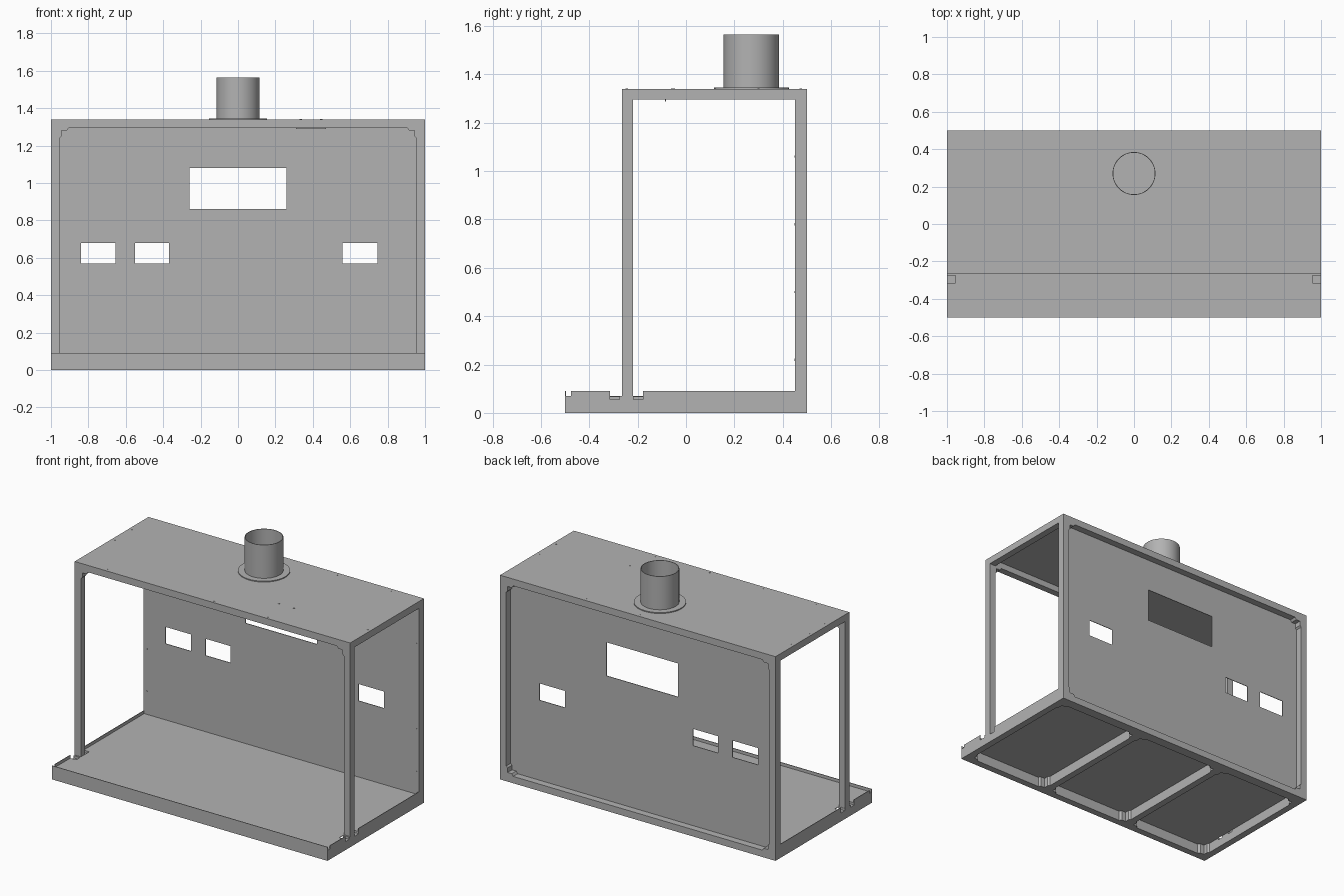
import bpy, bmesh, math
from mathutils import Vector

if "Cube" in bpy.data.objects:
    bpy.data.objects.remove(bpy.data.objects["Cube"], do_unlink=True)

GREY = (0.45, 0.45, 0.45, 1)
steel = bpy.data.materials.new("grey_steel")
steel.use_nodes = True
steel.diffuse_color = GREY
steel.node_tree.nodes["Principled BSDF"].inputs["Base Color"].default_value = GREY

T = 0.004           # sheet thickness
W = 0.045           # frame member width
IN = 1 - W          # inner half width
FRONT, BACK = -0.265, 0.5
FLOOR, LIP, ROOF = 0.07, 0.09, 1.34
PANEL = 0.45        # inner face of the back panel


def prism(name, pts, axis, a, b):
    """Extrude a 2D outline along an axis from a to b."""
    place = {"x": lambda p, d: (d, p[0], p[1]),
             "y": lambda p, d: (p[0], d, p[1]),
             "z": lambda p, d: (p[0], p[1], d)}[axis]
    bm = bmesh.new()
    face = bm.faces.new([bm.verts.new(place(p, a)) for p in pts])
    ext = bmesh.ops.extrude_face_region(bm, geom=[face])
    verts = [v for v in ext["geom"] if isinstance(v, bmesh.types.BMVert)]
    shift = Vector(place((0, 0), b - a))
    bmesh.ops.translate(bm, verts=verts, vec=shift)
    bmesh.ops.recalc_face_normals(bm, faces=bm.faces)
    me = bpy.data.meshes.new(name)
    bm.to_mesh(me)
    bm.free()
    me.materials.append(steel)
    ob = bpy.data.objects.new(name, me)
    bpy.context.collection.objects.link(ob)
    return ob


def box(name, x0, x1, y0, y1, z0, z1):
    return prism(name, [(x0, y0), (x1, y0), (x1, y1), (x0, y1)], "z", z0, z1)


def circle(r, cx, cy, n=64):
    return [(cx + r * math.cos(math.tau * i / n), cy + r * math.sin(math.tau * i / n)) for i in range(n)]


def notched(x0, x1, y0, y1, low=True):
    """Rectangle with small stepped corners."""
    step = [(0, 0.055), (0.01, 0.045), (0.01, 0.015), (0.04, 0.015), (0.05, 0)]
    pts = []
    for cx, sx, cy, sy, flip in ((x0, 1, y0, 1, False), (x1, -1, y0, 1, True),
                                 (x1, -1, y1, -1, False), (x0, 1, y1, -1, True)):
        if sy > 0 and not low:
            pts.append((cx, cy))
            continue
        for dx, dy in (reversed(step) if flip else step):
            pts.append((cx + sx * dx, cy + sy * dy))
    return pts


def cut(ob, cutters):
    for c in cutters:
        c.hide_render = True
        mod = ob.modifiers.new("cut", "BOOLEAN")
        mod.operation, mod.solver, mod.object = "DIFFERENCE", "EXACT", c
        bpy.context.view_layer.objects.active = ob
        bpy.ops.object.modifier_apply(modifier=mod.name)
        bpy.data.objects.remove(c, do_unlink=True)
    return ob


def smooth(ob):
    bpy.ops.object.select_all(action="DESELECT")
    ob.select_set(True)
    bpy.context.view_layer.objects.active = ob
    bpy.ops.object.shade_smooth_by_angle(angle=math.radians(30))


# Base: raised floor with three open bays underneath and pits beside the posts
base = box("base", -1, 1, -0.5, PANEL, 0, FLOOR)
cutters = []
for x0, x1 in ((-IN, -0.355), (-0.31, 0.31), (0.355, IN)):
    cutters.append(prism("bay_cutter", notched(x0, x1, -0.455, 0.435), "z", -0.1, FLOOR - T))
for s in (-1, 1):
    for y in (-0.295, -0.198):
        cutters.append(box("pit_cutter", *sorted((s * IN, s * 1.1)), y - 0.02, y + 0.02, 0.055, 0.2))
cut(base, cutters)

# Thin lips around the floor, interrupted at the pits
box("front_lip", -1, 1, -0.5, -0.5 + T, FLOOR, LIP)
for side, s in (("right", -1), ("left", 1)):
    for i, (y0, y1) in enumerate(((-0.475, -0.315), (-0.178, PANEL))):
        box(f"{side}_lip_{i}", *sorted((s, s * (1 - T))), y0, y1, FLOOR, LIP)

# Front frame: two posts and a header
frame = box("front_frame", -1, 1, FRONT, FRONT + W, FLOOR, ROOF)
cut(frame, [prism("opening_cutter", notched(-IN, IN, 0, ROOF - W, low=False), "y", -0.4, 0)])

# Back frame with a recessed panel pierced by windows
back = box("back_frame", -1, 1, PANEL, BACK, 0, ROOF)
cutters = [prism("recess_cutter", notched(-IN, IN, W, ROOF - W), "y", PANEL + T, 0.6)]
for x0, x1, z0, z1 in ((-0.26, 0.26, 0.86, 1.08), (-0.84, -0.655, 0.57, 0.68),
                       (-0.55, -0.37, 0.57, 0.68), (0.56, 0.745, 0.57, 0.68)):
    cutters.append(box("window_cutter", x0, x1, 0.4, 0.6, z0, z1))
cut(back, cutters)

# Roof: side rails and a sheet with the duct hole
DUCT_R, DUCT_Y = 0.115, 0.27
for side, s in (("right", -1), ("left", 1)):
    box(f"{side}_roof_rail", *sorted((s, s * IN)), FRONT + W, PANEL, ROOF - W, ROOF - T)
roof = box("roof_sheet", -1, 1, FRONT + W, PANEL, ROOF - T, ROOF)
cut(roof, [prism("duct_cutter", circle(DUCT_R - T, 0, DUCT_Y), "z", 1.2, 1.5)])

# Exhaust duct with its mounting collar
for name, r, top in (("duct_collar", 0.155, ROOF + 0.006), ("duct_pipe", DUCT_R, 1.565)):
    ring = prism(name, circle(r, 0, DUCT_Y), "z", ROOF, top)
    cut(ring, [prism("bore_cutter", circle(DUCT_R - T, 0, DUCT_Y), "z", 1.2, 1.7)])
    smooth(ring)

# Angle bracket under the roof, held by two bolts
box("bracket_plate", 0.31, 0.47, -0.085, -0.03, ROOF - 2 * T, ROOF - T)
box("bracket_web", 0.31, 0.47, -0.087, -0.083, 1.288, ROOF - T)
for x in (0.335, 0.445):
    prism("bracket_bolt", circle(0.006, x, -0.055, 12), "z", ROOF, ROOF + 0.002)

# Rivets along the roof edges and the back panel sides
spots = [(x, y) for x in (-0.78, -0.39, 0, 0.39, 0.78) for y in (FRONT + 0.02, BACK - 0.025)]
spots += [(s * 0.978, y) for s in (-1, 1) for y in (-0.05, 0.12, 0.3)]
for x, y in spots:
    prism("roof_rivet", circle(0.005, x, y, 10), "z", ROOF, ROOF + 0.001)
for s in (-1, 1):
    for z in (0.22, 0.5, 0.78, 1.06):
        prism("panel_rivet", circle(0.005, s * 0.978, z, 10), "y", PANEL - 0.001, PANEL)
